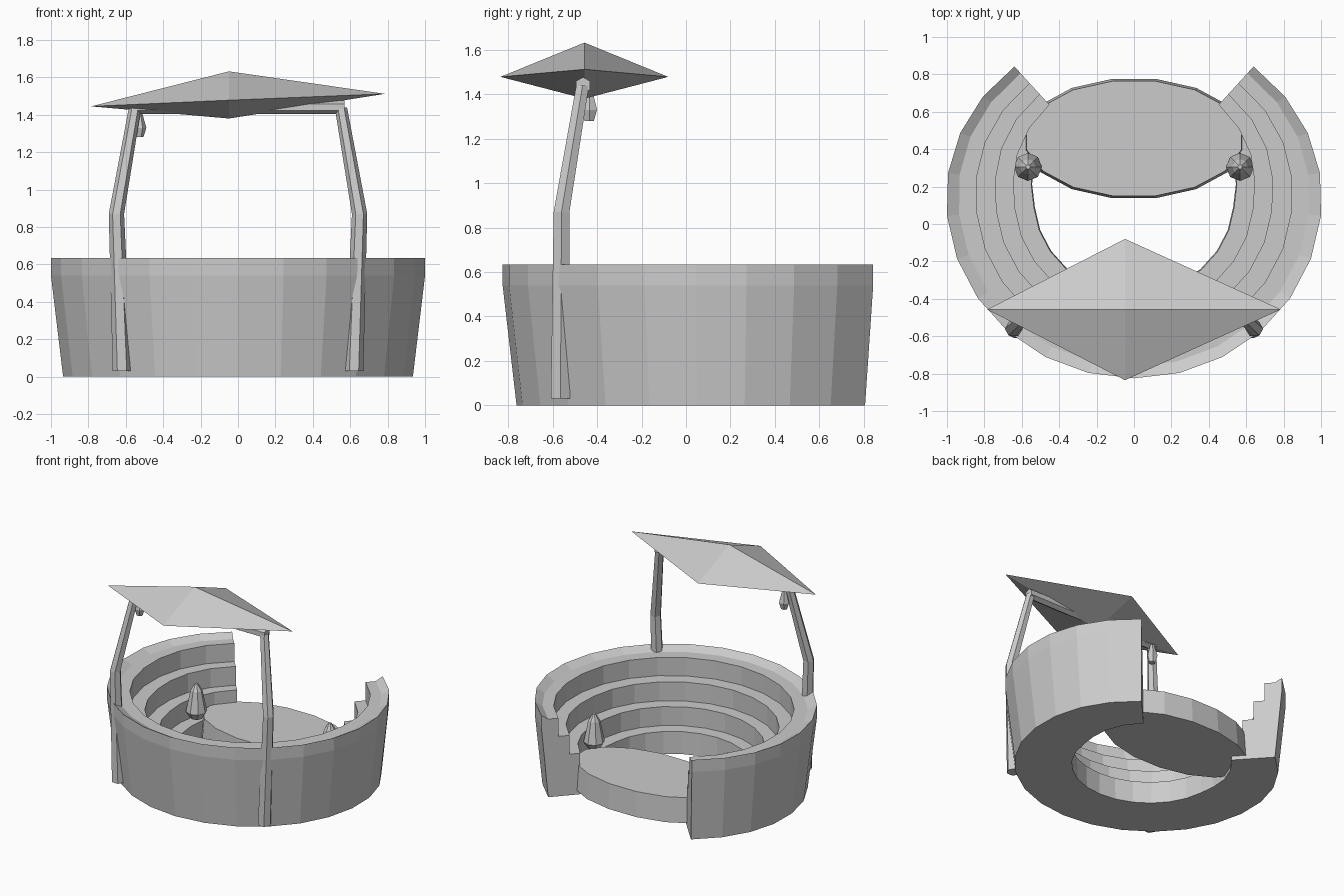
import bpy, bmesh, math
from mathutils import Vector

cube = bpy.data.objects.get("Cube")
if cube:
    bpy.data.objects.remove(cube)

stone = bpy.data.materials.new("grey_stone")
stone.use_nodes = True
GREY = (0.6, 0.6, 0.6, 1)
stone.diffuse_color = GREY
stone.node_tree.nodes["Principled BSDF"].inputs["Base Color"].default_value = GREY


def finish(name, bm):
    bmesh.ops.recalc_face_normals(bm, faces=bm.faces)
    mesh = bpy.data.meshes.new(name)
    bm.to_mesh(mesh)
    bm.free()
    mesh.materials.append(stone)
    obj = bpy.data.objects.new(name, mesh)
    bpy.context.collection.objects.link(obj)
    return obj


def loft(name, rings, closed=False):
    """Skin a series of equal point loops; cap the ends."""
    bm = bmesh.new()
    loops = [[bm.verts.new(p) for p in ring] for ring in rings]
    n = len(loops[0])
    for a, b in zip(loops, loops[1:]):
        for i in range(n):
            j = (i + 1) % n
            bm.faces.new((a[i], a[j], b[j], b[i]))
    bm.faces.new(loops[0])
    bm.faces.new(loops[-1])
    return finish(name, bm)


def ellipse(centre, rx, ry, n, turn=0.0):
    x, y, z = centre
    angles = [2 * math.pi * (i + turn) / n for i in range(n)]
    return [(x + rx * math.cos(a), y + ry * math.sin(a), z) for a in angles]


# Tiered seating: stepped section swept round an open arc
SECTION = [(0.53, 0), (0.935, 0), (1, 0.54), (1, 0.633), (0.935, 0.6),
           (0.84, 0.6), (0.84, 0.46), (0.735, 0.46), (0.735, 0.315),
           (0.635, 0.315), (0.635, 0.17), (0.535, 0.17)]


def section_at(step):
    angle = math.radians(-90 + 14.05 * step)
    c, s = math.cos(angle), math.sin(angle)
    depth = 0.965 if s < 0 else 0.91
    thin = 1 - 0.26 * max(s, 0)          # seating narrows toward the opening
    points = []
    for r, z in SECTION:
        k = 1 - (1 - r) * thin
        points.append((1.005 * c * k, 0.14 + depth * s * k, z))
    return points


loft("tiered_seating", [section_at(i) for i in range(-10, 11)])

# Stage in the opening
loft("stage", [ellipse((0, 0.457, 0.03), 0.6, 0.325, 16, 0.5),
               ellipse((0, 0.457, 0.22), 0.585, 0.313, 16, 0.5)])

# Bent posts and the lamps on the lowest step
for side, label in ((-1, "right"), (1, "left")):
    path = [(0.62, -0.565, 0.03, 0.05), (0.65, -0.56, 0.87, 0.041),
            (0.55, -0.465, 1.44, 0.033)]
    loft(label + "_post", [ellipse((side * x, y, z), r, r, 6)
                           for x, y, z, r in path])
    lamp = [(0.2, 0.045), (0.25, 0.075), (0.41, 0.042), (0.46, 0.012)]
    loft(label + "_step_lamp", [ellipse((side * 0.567, 0.305, z), r, r, 8)
                                for z, r in lamp])

# Crossbeam
beam = [[(x, -0.463 + p[0], 1.44 + p[1])
         for p in ellipse((0, 0, 0), 0.037, 0.037, 6, 0.5)]
        for x in (-0.57, 0.57)]
loft("crossbeam", beam)

# Hanging lantern
lantern = [(1.28, 0.024), (1.33, 0.04), (1.42, 0.015)]
loft("hanging_lantern", [ellipse((-0.53, -0.435, z), r, r, 6)
                         for z, r in lantern])

# Tilted diamond canopy
bm = bmesh.new()
rim = [bm.verts.new(p) for p in ((-0.785, -0.457, 1.445), (-0.048, -0.835, 1.478),
                                 (0.785, -0.457, 1.512), (-0.048, -0.08, 1.478))]
for tip in ((-0.048, -0.457, 1.632), (-0.048, -0.457, 1.38)):
    v = bm.verts.new(tip)
    for i in range(4):
        bm.faces.new((rim[i], rim[(i + 1) % 4], v))
finish("canopy", bm)
